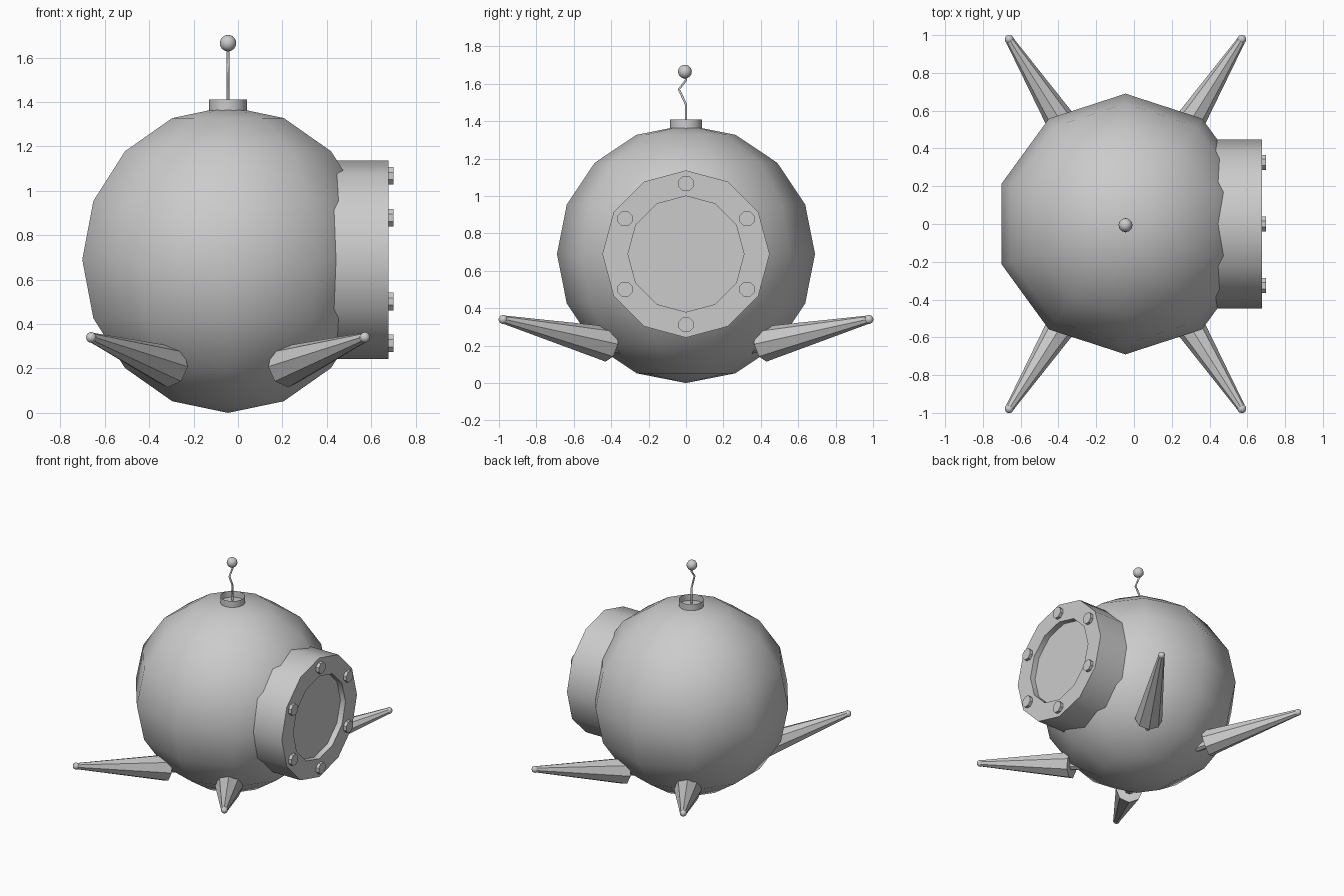
import bpy, bmesh, math
from mathutils import Vector

if "Cube" in bpy.data.objects:
    bpy.data.objects.remove(bpy.data.objects["Cube"])

CX, CZ, R = -0.045, 0.69, 0.69       # hull centre and radius

metal = bpy.data.materials.new("light grey metal")
metal.diffuse_color = (0.6, 0.6, 0.6, 1)
metal.use_nodes = True
metal.node_tree.nodes["Principled BSDF"].inputs["Base Color"].default_value = metal.diffuse_color


def finish(name, bm, angle=40):
    bmesh.ops.recalc_face_normals(bm, faces=bm.faces)
    me = bpy.data.meshes.new(name)
    bm.to_mesh(me)
    bm.free()
    ob = bpy.data.objects.new(name, me)
    bpy.context.collection.objects.link(ob)
    me.materials.append(metal)
    bpy.ops.object.select_all(action='DESELECT')
    ob.select_set(True)
    bpy.context.view_layer.objects.active = ob
    bpy.ops.object.shade_smooth_by_angle(angle=math.radians(angle))
    return ob


def ball(name, loc, r, seg, rings, angle=60):
    bm = bmesh.new()
    bmesh.ops.create_uvsphere(bm, u_segments=seg, v_segments=rings, radius=r)
    bmesh.ops.translate(bm, verts=bm.verts, vec=loc)
    return finish(name, bm, angle)


def lathe(name, origin, axis, up, profile, n, cap=True):
    """Sweep (distance, radius) points round an axis; first corner lies along up."""
    o, a = Vector(origin), Vector(axis).normalized()
    u = Vector(up)
    u = (u - a * u.dot(a)).normalized()
    v = a.cross(u)
    bm = bmesh.new()
    rings = []
    for d, r in profile:
        rings.append([bm.verts.new(o + a * d + r * (u * math.cos(t) + v * math.sin(t)))
                      for t in (2 * math.pi * i / n for i in range(n))])
    for p, q in zip(rings, rings[1:]):
        for i in range(n):
            j = (i + 1) % n
            bm.faces.new((p[i], p[j], q[j], q[i]))
    if cap:
        bm.faces.new(rings[0])
        bm.faces.new(rings[-1])
    return finish(name, bm)


Z, X = (0, 0, 1), (1, 0, 0)

# Hull
ball("hull", (CX, 0, CZ), R, 10, 8)

# Porthole: thick collar with a recessed window
lathe("porthole", (0, 0, CZ), X, Z,
      [(0.40, 0.447), (0.677, 0.447), (0.677, 0.31), (0.635, 0.31)], 12)

# Bolts round the porthole
for k in range(6):
    t = math.radians(90 + 60 * k)
    lathe("bolt", (0.66, 0.377 * math.cos(t), CZ + 0.377 * math.sin(t)), X,
          (0, math.sin(math.pi / 8), math.cos(math.pi / 8)),
          [(0, 0.043), (0.04, 0.043)], 8)

# Open collar at the top
lathe("antenna_collar", (CX, 0, 0), Z, X, [(1.355, 0.085), (1.41, 0.085)], 16, cap=False)

# Kinked antenna rod and its knob
curve = bpy.data.curves.new("antenna_rod", 'CURVE')
curve.dimensions = '3D'
curve.bevel_depth = 0.007
curve.bevel_resolution = 1
curve.use_fill_caps = True
path = [(0, 1.37), (0, 1.49), (-0.038, 1.57), (0, 1.62), (-0.006, 1.66)]
spline = curve.splines.new('POLY')
spline.points.add(len(path) - 1)
for p, (y, z) in zip(spline.points, path):
    p.co = (CX, y, z, 1)
curve.materials.append(metal)
bpy.context.collection.objects.link(bpy.data.objects.new("antenna_rod", curve))
ball("antenna_knob", (CX, -0.006, 1.665), 0.037, 12, 8)

# Four tapered legs, each with a joint pin and a tip ball
for sx in (-1, 1):
    for sy in (-1, 1):
        out = Vector((sx * 0.533, sy * 0.846, 0))
        base = Vector((CX, 0, 0.208)) + out * 0.49
        tip = Vector((CX, 0, 0.34)) + out * 1.156
        axis = tip - base
        length = axis.length
        lathe("leg", base, axis, Z, [(0, 0.095), (length - 0.01, 0.023)], 8)
        lathe("leg_pin", base, axis, Z, [(-0.08, 0.035), (0.02, 0.035)], 8)
        ball("leg_tip", tip, 0.024, 10, 8)
